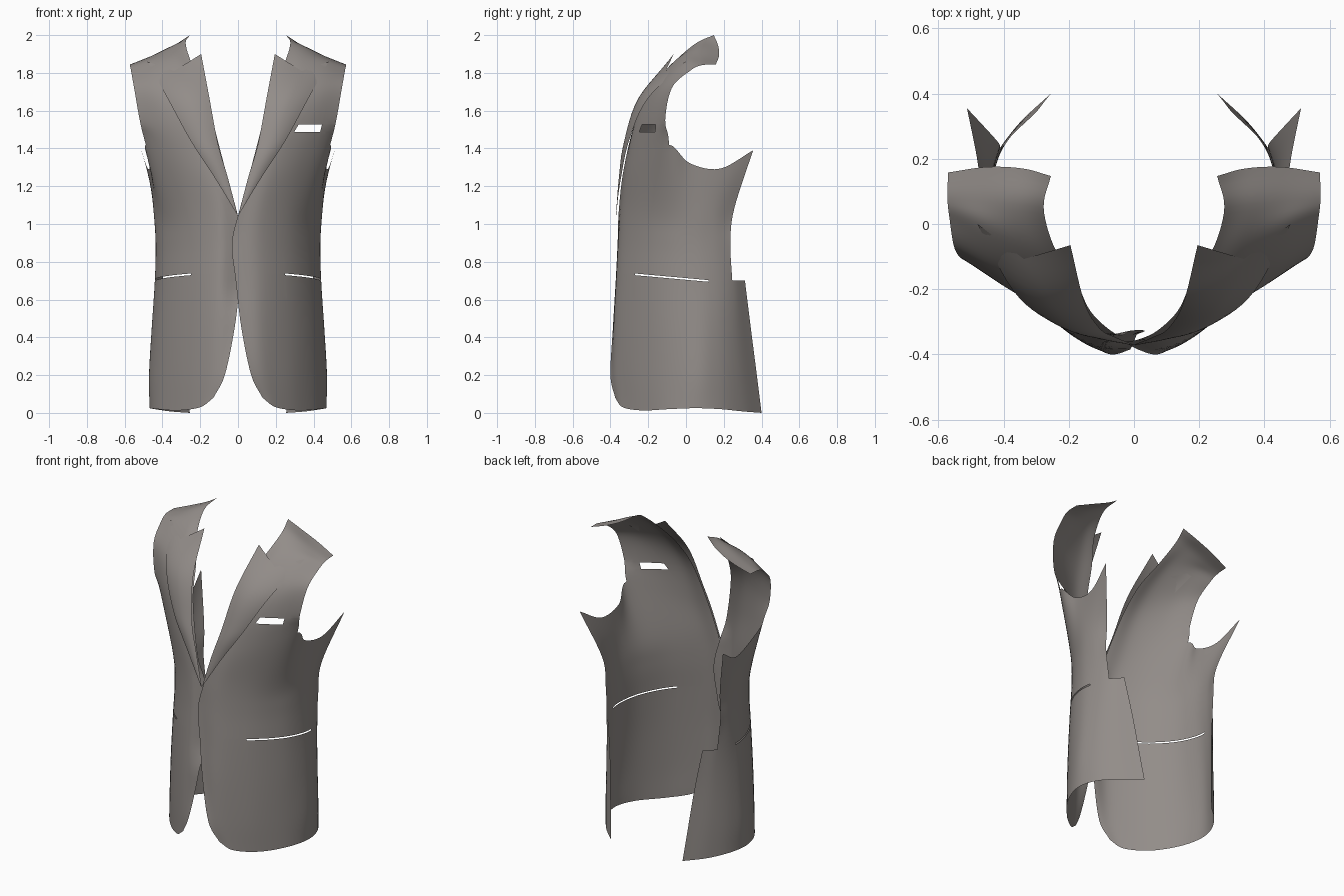
import bpy, bmesh
from mathutils import Vector

if "Cube" in bpy.data.objects:
    bpy.data.objects.remove(bpy.data.objects["Cube"])

cloth = bpy.data.materials.new("warm_grey_cloth")
cloth.diffuse_color = (0.29, 0.265, 0.25, 1)
cloth.use_nodes = True
cloth.node_tree.nodes["Principled BSDF"].inputs["Base Color"].default_value = cloth.diffuse_color
STEPS = 6


def spline(points, steps=STEPS):
    """Smooth curve through the points."""
    p = [Vector(q) for q in points]
    p = [2 * p[0] - p[1]] + p + [2 * p[-1] - p[-2]]
    out = []
    for a, b, c, d in zip(p, p[1:], p[2:], p[3:]):
        for k in range(steps):
            t = k / steps
            out.append(0.5 * (2 * b + (c - a) * t + (2 * a - 5 * b + 4 * c - d) * t * t
                              + (3 * b - a - 3 * c + d) * t ** 3))
    return out + [p[-2]]


def level(z, *xy):
    return [(x, y, z) for x, y in xy]


def skin(columns):
    """Quads between neighbouring columns, as far as the shorter one reaches."""
    bm = bmesh.new()
    grid = [[bm.verts.new(v) for v in col] for col in columns]
    for a, b in zip(grid, grid[1:]):
        for i in range(min(len(a), len(b)) - 1):
            bm.faces.new((a[i], b[i], b[i + 1], a[i + 1]))
    return bm


def cut_hole(bm, planes, low, high):
    """Cut along planes (point, outward normal) and remove what they enclose."""
    def near():
        return [f for f in bm.faces
                if all(l < c < h for l, c, h in zip(low, f.calc_center_median(), high))]
    for co, no in planes:
        faces = near()
        edges = {e for f in faces for e in f.edges}
        verts = {v for f in faces for v in f.verts}
        bmesh.ops.bisect_plane(bm, geom=faces + list(edges) + list(verts), dist=1e-5,
                               plane_co=co, plane_no=no)
    gone = [f for f in near()
            if all((f.calc_center_median() - Vector(co)).dot(Vector(no)) < 0 for co, no in planes)]
    bmesh.ops.delete(bm, geom=gone, context='FACES')


def finish(bm, name, side):
    if side < 0:
        for v in bm.verts:
            v.co.x *= -1
        bmesh.ops.reverse_faces(bm, faces=bm.faces[:])
    for f in bm.faces:
        f.smooth = True
    mesh = bpy.data.meshes.new(name)
    bm.to_mesh(mesh)
    bm.free()
    mesh.materials.append(cloth)
    bpy.context.collection.objects.link(bpy.data.objects.new(name, mesh))


# Lower body: rows from the front edge round to the back edge
lower = [
    [(.13, -.375, .08), (.2, -.335, .03), (.32, -.23, .013), (.425, -.09, .02),
     (.468, .05, .025), (.44, .18, .02), (.36, .30, .008), (.255, .40, 0)],
    level(.2, (.07, -.4), (.16, -.36), (.3, -.25), (.415, -.1),
          (.47, .05), (.445, .17), (.375, .28), (.275, .375)),
    level(.45, (.018, -.387), (.13, -.368), (.29, -.25), (.405, -.1),
          (.455, .05), (.44, .16), (.385, .26), (.30, .343)),
    level(.7, (-.012, -.372), (.12, -.357), (.28, -.245), (.39, -.1),
          (.437, .04), (.432, .15), (.395, .245), (.335, .312)),
    level(.9, (-.032, -.362), (.11, -.347), (.27, -.24), (.38, -.1),
          (.43, .03), (.433, .14), (.41, .235)),
    level(1.08, (.01, -.355), (.13, -.332), (.28, -.235), (.39, -.105),
          (.44, .03), (.446, .15), (.42, .255)),
    [(.07, -.328, 1.3), (.19, -.305, 1.31), (.34, -.22, 1.35), (.488, -.09, 1.42),
     (.465, .02, 1.322), (.478, .18, 1.293), (.512, .355, 1.39)],
]
# Chest and shoulder: rows from the neck edge to the armhole
upper = [
    level(1.55, (.135, -.265), (.24, -.26), (.38, -.2), (.52, -.11)),
    level(1.72, (.18, -.17), (.28, -.18), (.42, -.14), (.55, -.075)),
    [(.245, -.07, 1.85), (.33, -.06, 1.86), (.45, -.02, 1.85), (.566, .02, 1.81)],
    [(.277, .05, 1.955), (.36, .06, 1.93), (.47, .07, 1.88), (.572, .08, 1.84)],
    [(.255, .147, 2.0), (.34, .17, 1.945), (.45, .175, 1.893), (.57, .158, 1.845)],
]
# Lapel: fold line and outer edge
fold = spline([(0, -.37, 1.04), (.055, -.348, 1.25), (.105, -.32, 1.42),
               (.152, -.24, 1.67), (.195, -.065, 1.9)])
edge = spline([(.005, -.372, 1.05), (.12, -.345, 1.24), (.25, -.302, 1.44),
               (.37, -.205, 1.66), (.48, 0, 1.86)])


def front_panel(side):
    rows = [spline(r) for r in lower + upper]
    columns = []
    for j in range(len(rows[0])):
        columns.append(spline([r[j] for r in rows if j < len(r)]))
    bm = skin(columns)
    # waist pocket slit
    cut_hole(bm, [((0, -.27, .738), (0, .09, 1)), ((0, -.27, .729), (0, -.09, -1)),
                  ((0, -.27, 0), (0, -1, 0)), ((0, .12, 0), (0, 1, 0))],
             (.15, -.34, .6), (.6, .2, .85))
    if side > 0:
        # breast pocket opening
        cut_hole(bm, [((0, 0, 1.527), (0, 0, 1)), ((0, 0, 1.487), (0, 0, -1)),
                      ((.297, 0, 1.487), (-1, 0, .6)), ((.435, 0, 1.487), (1, 0, -.25))],
                 (.2, -.5, 1.38), (.52, 0, 1.62))
    else:
        # tuck the under panel behind the other at the closure
        for v in bm.verts:
            if v.co.x < .09 and .5 < v.co.z < 1.2:
                w = min(1, (v.co.z - .5) / .15, (1.2 - v.co.z) / .1)
                v.co.y += .035 * w * min(1, (.09 - v.co.x) / .1)
    finish(bm, "front_panel_" + ("left" if side > 0 else "right"), side)


def lapel(side):
    columns, n, last = [], 12, len(fold) - 1
    for j in range(n + 1):
        u, col = j / n, []
        for i, (f, e) in enumerate(zip(fold, edge)):
            t = i / last
            p = f.lerp(e, u)
            tent = 1 - abs(2 * u - 1)
            w = t ** 8
            p.y -= .035 * t * 4 * u * (1 - u) * (1 - w) + .075 * w * tent
            p.z -= .07 * w * tent          # notch in the top edge
            col.append(p)
        columns.append(col)
    finish(skin(columns), "lapel_" + ("left" if side > 0 else "right"), side)


for side in (1, -1):
    front_panel(side)
    lapel(side)
